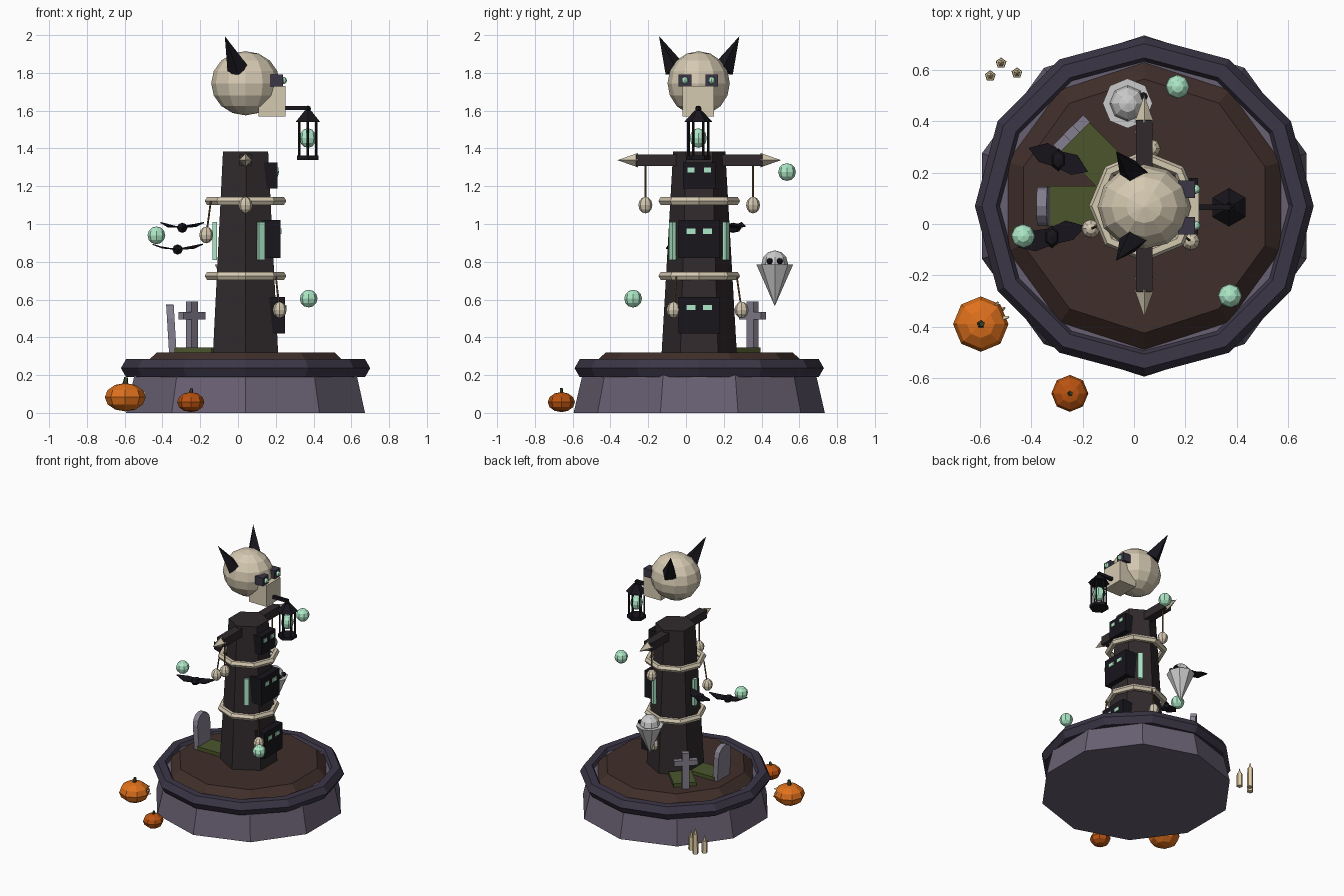
import bpy, bmesh, math
from mathutils import Vector, Matrix

if "Cube" in bpy.data.objects:
    bpy.data.objects.remove(bpy.data.objects["Cube"])

CX, CY = 0.04, 0.07          # tower axis
UP = Vector((0, 0, 1))


def mat(name, r, g, b):
    m = bpy.data.materials.new(name)
    m.diffuse_color = [(c / 255) ** 2.2 for c in (r, g, b)] + [1]
    m.use_nodes = True
    m.node_tree.nodes["Principled BSDF"].inputs["Base Color"].default_value = m.diffuse_color
    return m


STONE, RIM = mat("stone", 104, 96, 114), mat("rim", 62, 57, 72)
DIRT, WOOD = mat("dirt", 66, 50, 46), mat("wood", 52, 46, 48)
BLACK, BONE = mat("black", 30, 28, 34), mat("bone", 212, 200, 176)
GLOW, MOSS = mat("glow", 172, 232, 198), mat("moss", 76, 86, 48)
GRAVE, GHOST = mat("grave", 132, 126, 142), mat("ghost", 222, 224, 226)
ORANGE, STEM = mat("orange", 222, 112, 34), mat("stem", 62, 72, 42)
RUST, CORD = mat("rust", 184, 84, 24), mat("cord", 120, 92, 62)
CANDLE = mat("candle", 226, 206, 164)


def finish(name, bm, material):
    bmesh.ops.recalc_face_normals(bm, faces=bm.faces)
    me = bpy.data.meshes.new(name)
    bm.to_mesh(me)
    bm.free()
    me.materials.append(material)
    ob = bpy.data.objects.new(name, me)
    bpy.context.collection.objects.link(ob)
    return ob


def cone(name, a, b, r1, r2, n, material):
    """Tapered prism from point a to point b."""
    a, b = Vector(a), Vector(b)
    d = b - a
    bm = bmesh.new()
    rot = Matrix() if d.normalized().dot(UP) > 0.9999 else UP.rotation_difference(d).to_matrix().to_4x4()
    bmesh.ops.create_cone(bm, cap_ends=True, segments=n, radius1=r1, radius2=r2, depth=d.length,
                          matrix=Matrix.Translation((a + b) / 2) @ rot)
    bmesh.ops.remove_doubles(bm, verts=bm.verts, dist=1e-5)
    return finish(name, bm, material)


def ball(name, c, r, material, u=8, v=6):
    r = r if isinstance(r, tuple) else (r, r, r)
    bm = bmesh.new()
    bmesh.ops.create_uvsphere(bm, u_segments=u, v_segments=v, radius=1,
                              matrix=Matrix.Translation(c) @ Matrix.Diagonal((*r, 1)))
    return finish(name, bm, material)


def box(name, c, s, material, frame=Matrix()):
    bm = bmesh.new()
    bmesh.ops.create_cube(bm, size=1, matrix=frame @ Matrix.Translation(c) @ Matrix.Diagonal((*s, 1)))
    return finish(name, bm, material)


def ring(name, z, R, r, n, material):
    bpy.ops.mesh.primitive_torus_add(major_segments=n, minor_segments=6, major_radius=R,
                                     minor_radius=r, location=(CX, CY, z))
    ob = bpy.context.object
    ob.name = name
    ob.data.materials.append(material)


def around(deg):
    """Frame on the tower axis with local x pointing outward."""
    return Matrix.Translation((CX, CY, 0)) @ Matrix.Rotation(math.radians(deg), 4, 'Z')


# Pedestal, rim, soil and tower
cone("pedestal", (CX, CY, 0), (CX, CY, 0.26), 0.665, 0.605, 10, STONE)
ring("pedestal_rim", 0.237, 0.605, 0.055, 12, RIM)
cone("soil", (CX, CY, 0.25), (CX, CY, 0.32), 0.57, 0.495, 10, DIRT)
cone("tower", (CX, CY, 0.3), (CX, CY, 1.385), 0.2, 0.138, 6, WOOD)
for i, z in enumerate((0.725, 1.122)):
    ring(f"bone_band_{i}", z, 0.192, 0.024, 8, BONE)

# Carved faces with glowing eyes
for i, (z, w, h, x) in enumerate(((0.517, .22, .195, .25), (0.92, .22, .2, .225), (1.257, .17, .138, .208))):
    box(f"face_panel_{i}", ((x + 0.1) / 2, CY, z), (x - 0.1, w, h), BLACK)
    for s in (-1, 1):
        box(f"face_eye_{i}", (x, CY + s * 0.043, z + h * 0.21), (.012, w * .22, .028), GLOW)
for a in (60, 180, 300):
    box("glow_slit", (0.163, 0, 0.91), (.022, .036, .2), GLOW, around(a))

# Crossbeam with bone tips
box("crossbeam", (CX, CY, 1.338), (.063, .67, .062), WOOD)


def charm(name, top, end):
    cone(name + "_cord", top, end, 0.005, 0.005, 5, CORD)
    ball(name + "_bead", end, (.037, .037, .044), BONE)


for s in (-1, 1):
    cone("beam_tip", (CX, CY + s * .325, 1.338), (CX, CY + s * .433, 1.338), .038, 0, 4, BONE)
    charm("beam_charm", (CX, CY + s * .285, 1.31), (CX, CY + s * .285, 1.1))
for a, z in ((-37, .725), (83, .725), (203, 1.122)):
    f = around(a)
    charm("band_charm", f @ Vector((.2, 0, z)), f @ Vector((.226, 0, z - .18)))

# Skull head: cranium, snout, eyes, ears
ball("cranium", (CX, CY - .003, 1.745), (.182, .165, .17), BONE, 12, 8)
box("snout", (.18, .065, 1.65), (.145, .168, .16), BONE)
for s in (-1, 1):
    y = .065 + s * .071
    box("eye_socket", (.205, y, 1.76), (.065, .068, .062), RIM)
    ball("eye", (.24, y, 1.76), .019, GLOW)
    cone("ear", (0, CY + s * .125, 1.815), (-.07, CY + s * .213, 1.995), .058, 0, 4, BLACK)

# Lantern held in the snout
LX, LY = .37, .065
box("lantern_pole", (.31, LY, 1.615), (.13, .022, .022), BLACK)
cone("lantern_roof", (LX, LY, 1.54), (LX, LY, 1.6), .075, .02, 6, BLACK)
ball("lantern_finial", (LX, LY, 1.61), .017, BLACK, 4, 4)
cone("lantern_base", (LX, LY, 1.34), (LX, LY, 1.362), .066, .066, 6, BLACK)
for k in range(6):
    px, py = LX + .052 * math.cos(k * math.pi / 3 + .52), LY + .052 * math.sin(k * math.pi / 3 + .52)
    cone("lantern_post", (px, py, 1.35), (px, py, 1.55), .007, .007, 4, BLACK)
ball("lantern_flame", (LX, LY, 1.455), (.045, .045, .052), GLOW)

# Floating orbs
for p in ((.17, .535, 1.275), (-.432, -.047, .94), (.374, -.28, .605)):
    ball("orb", p, .047, GLOW)

# Ghost
GX, GY = -.025, .47
ball("ghost_head", (GX, GY, .79), .07, GHOST)
cone("ghost_tail", (GX, GY, .565), (GX, GY, .785), 0, .097, 8, GHOST)
for s in (-1, 1):
    ball("ghost_eye", (GX + .062, GY + s * .027, .803), .016, BLACK)

# Graves: round slab and cross, each with a mossy plot
for a in (180, 135):
    box("grave_plot", (.28, 0, .33), (.2, .158, .034), MOSS, around(a))
bm = bmesh.new()
pts = [(-.075, .32), (.075, .32)] + [(.075 * math.cos(t * math.pi / 6), .5 + .075 * math.sin(t * math.pi / 6)) for t in range(7)]
f = bm.faces.new([bm.verts.new((.37, y, z)) for y, z in pts])
g = bmesh.ops.extrude_face_region(bm, geom=[f])
bmesh.ops.translate(bm, vec=(.04, 0, 0), verts=[v for v in g["geom"] if isinstance(v, bmesh.types.BMVert)])
for v in bm.verts:
    v.co.x += (v.co.z - .4) * .06
bm.transform(around(180))
finish("round_headstone", bm, GRAVE)
box("cross_upright", (.4, 0, .455), (.04, .05, .27), GRAVE, around(135))
box("cross_arm", (.4, 0, .515), (.038, .165, .04), GRAVE, around(135))

# Bats: body plus mirrored wings
for p, span, yaw in (((-.295, .25, .98), .125, -22), ((-.32, -.05, .865), .14, 17)):
    ball("bat_body", p, (.032, .045, .027), BLACK, 6, 4)
    bm = bmesh.new()
    for s in (-1, 1):
        bm.faces.new([bm.verts.new(c) for c in ((0, .035, 0), (s * span * .5, .045, .005), (s * span, 0, .025),
                                                (s * span * .55, -.035, .002), (0, -.03, 0))])
    bm.transform(Matrix.Translation(p) @ Matrix.Rotation(math.radians(yaw), 4, 'Z'))
    w = finish("bat_wings", bm, BLACK)
    w.modifiers.new("thick", 'SOLIDIFY').thickness = .006

# Pumpkins
for x, y, z, r, h, m in ((-.597, -.39, .083, .108, .075, ORANGE), (-.25, -.66, .057, .072, .053, RUST)):
    ball("pumpkin", (x, y, z), (r, r, h), m)
    cone("pumpkin_stem", (x, y, z + h * .9), (x + .005, y, z + h + r * .28), r * .15, r * .1, 5, STEM)
for x, y, z in ((-.535, -.31, .105), (-.495, -.365, .105), (-.51, -.33, .065)):
    d = Vector((x + .597, y + .39, 0)).normalized() * .03
    cone("pumpkin_face", Vector((x, y, z)) - d, Vector((x, y, z)) + d * .3, .017, .004, 3, CANDLE)

# Candles
for x, y, h in ((-.56, .577, .09), (-.518, .627, .15), (-.456, .588, .1)):
    cone("candle", (x, y, 0), (x, y, h), .022, .02, 5, CANDLE)
    cone("candle_flame", (x, y, h), (x, y, h + .045), .013, 0, 5, CANDLE)
